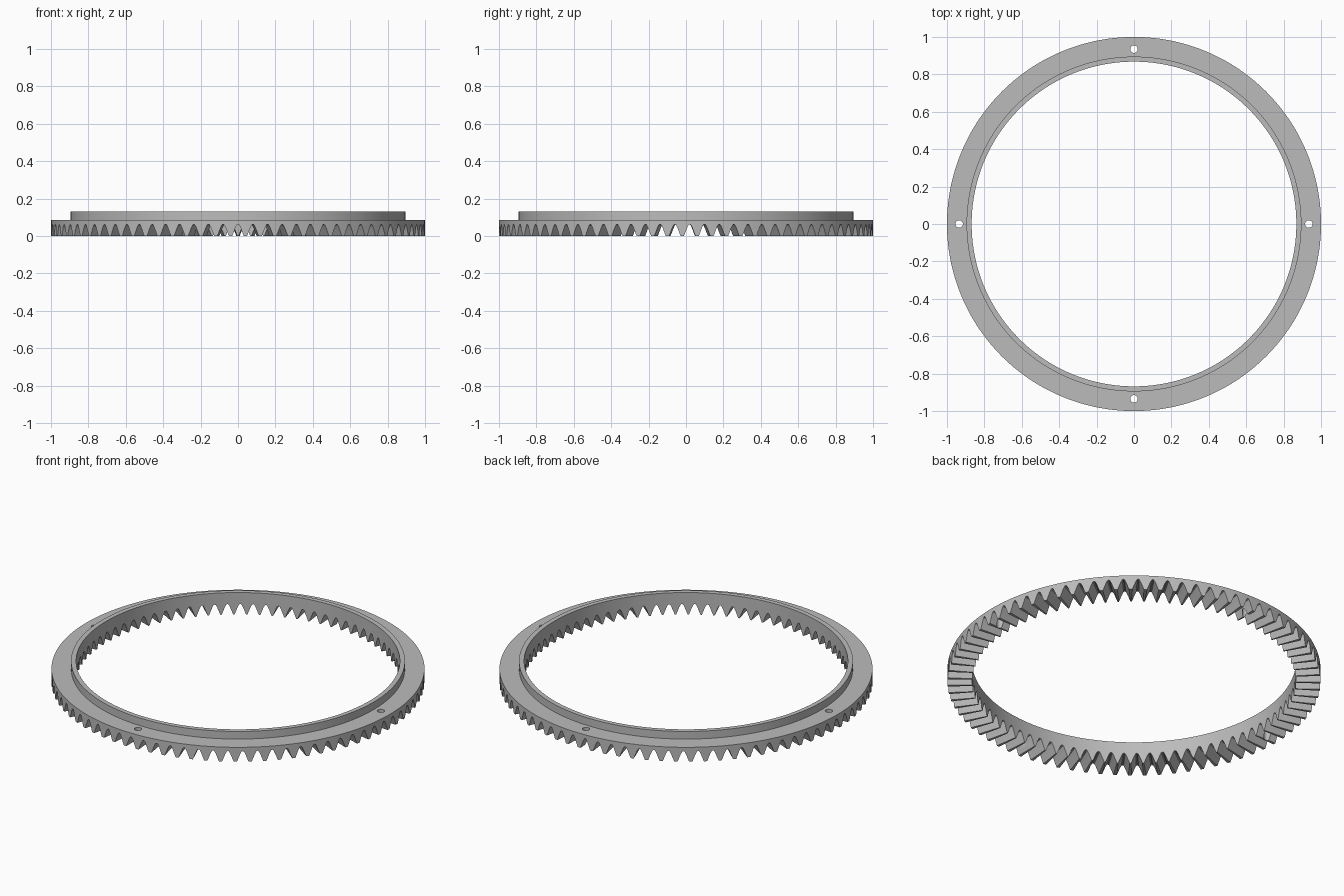
import bpy
import bmesh
from math import asin, cos, sin, pi, radians

cube = bpy.data.objects.get("Cube")
if cube:
    bpy.data.objects.remove(cube, do_unlink=True)

TEETH = 79
INNER, HUB, OUTER = 0.868, 0.895, 1.0
FLANGE_TOP, HUB_TOP = 0.085, 0.13
HOLE_RING, HOLE_RADIUS = 0.935, 0.02

# Half of one parallel-sided tooth gap: sideways offset and height
half_gap = [(0.031, 0.0), (0.022, 0.023), (0.014, 0.044), (0.006, 0.060)]
gap = [(-s, z) for s, z in half_gap] + [(0, 0.063)] + half_gap[::-1]

grey = bpy.data.materials.new("plain grey")
grey.use_nodes = True
colour = (0.5, 0.5, 0.5, 1)
grey.diffuse_color = colour
grey.node_tree.nodes["Principled BSDF"].inputs["Base Color"].default_value = colour


def polar(r, angle, z):
    return (r * cos(angle), r * sin(angle), z)


# Ring: one closed cross-section per station, joined all the way round
bm = bmesh.new()
sections = []
for tooth in range(TEETH):
    centre = -pi / 2 + 2 * pi * tooth / TEETH
    for s, z in gap:
        a_in = centre + asin(s / INNER)
        a_out = centre + asin(s / OUTER)
        corners = [(INNER, a_in, z), (OUTER, a_out, z),
                   (OUTER, a_out, FLANGE_TOP), (HUB, a_in, FLANGE_TOP),
                   (HUB, a_in, HUB_TOP), (INNER, a_in, HUB_TOP)]
        sections.append([bm.verts.new(polar(*c)) for c in corners])
for i, here in enumerate(sections):
    after = sections[(i + 1) % len(sections)]
    for j in range(len(here)):
        k = (j + 1) % len(here)
        bm.faces.new((here[j], after[j], after[k], here[k]))
bmesh.ops.recalc_face_normals(bm, faces=bm.faces)
mesh = bpy.data.meshes.new("crown_gear_ring")
bm.to_mesh(mesh)
bm.free()
mesh.materials.append(grey)
ring = bpy.data.objects.new("crown_gear_ring", mesh)
bpy.context.collection.objects.link(ring)

# Four screw holes through the flange
bm = bmesh.new()
for i in range(4):
    made = bmesh.ops.create_cone(bm, cap_ends=True, segments=24, radius1=HOLE_RADIUS,
                                 radius2=HOLE_RADIUS, depth=0.4)
    bmesh.ops.translate(bm, verts=made["verts"], vec=polar(HOLE_RING, i * pi / 2, 0))
cut_mesh = bpy.data.meshes.new("hole_cutter")
bm.to_mesh(cut_mesh)
bm.free()
cut_mesh.materials.append(grey)
cutter = bpy.data.objects.new("hole_cutter", cut_mesh)
bpy.context.collection.objects.link(cutter)
cutter.hide_render = True

cut = ring.modifiers.new("screw_holes", 'BOOLEAN')
cut.operation = 'DIFFERENCE'
cut.solver = 'EXACT'
cut.object = cutter
bpy.ops.object.select_all(action='DESELECT')
ring.select_set(True)
bpy.context.view_layer.objects.active = ring
bpy.ops.object.modifier_apply(modifier=cut.name)
bpy.data.objects.remove(cutter, do_unlink=True)

bpy.ops.object.shade_smooth_by_angle(angle=radians(30))
